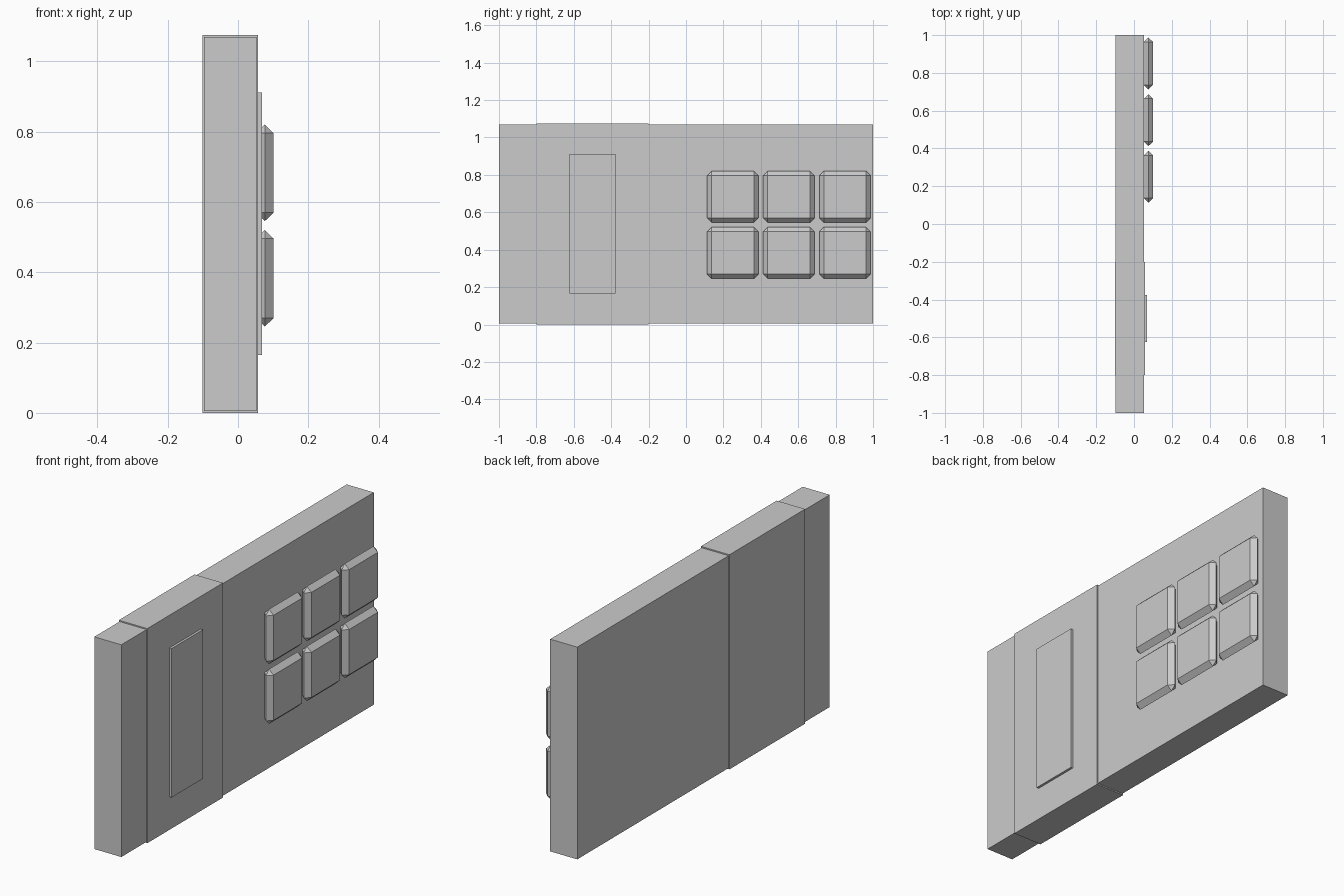
import bpy, bmesh
from mathutils import Matrix, Vector

if "Cube" in bpy.data.objects:
    bpy.data.objects.remove(bpy.data.objects["Cube"])


def box(name, lo, hi, bevel=0.0):
    """Axis-aligned box between two corners, optionally chamfered."""
    lo, hi = Vector(lo), Vector(hi)
    bm = bmesh.new()
    bmesh.ops.create_cube(bm, size=1, matrix=Matrix.Translation((lo + hi) / 2)
                          @ Matrix.Diagonal((*(hi - lo), 1)))
    if bevel:
        bmesh.ops.bevel(bm, geom=bm.edges[:], offset=bevel, segments=1,
                        affect='EDGES')
        bmesh.ops.remove_doubles(bm, verts=bm.verts[:], dist=0.002)
    mesh = bpy.data.meshes.new(name)
    bm.to_mesh(mesh)
    bm.free()
    obj = bpy.data.objects.new(name, mesh)
    bpy.context.collection.objects.link(obj)
    return obj


# Main slab and the slightly thicker band wrapped around it
box("body_slab", (-0.097, -1, 0.006), (0.053, 1, 1.07))
box("wrap_band", (-0.101, -0.8, 0), (0.057, -0.2, 1.076))

# Thin raised plate on the band
box("raised_plate", (0.03, -0.624, 0.165), (0.069, -0.376, 0.912))

# Two rows of three chamfered buttons
half = 0.1375
for row, z in enumerate((0.383, 0.683)):
    for col, y in enumerate((0.25, 0.55, 0.85)):
        box(f"button_{row}_{col}", (0.052, y - half, z - half),
            (0.101, y + half, z + half), bevel=0.0242)
